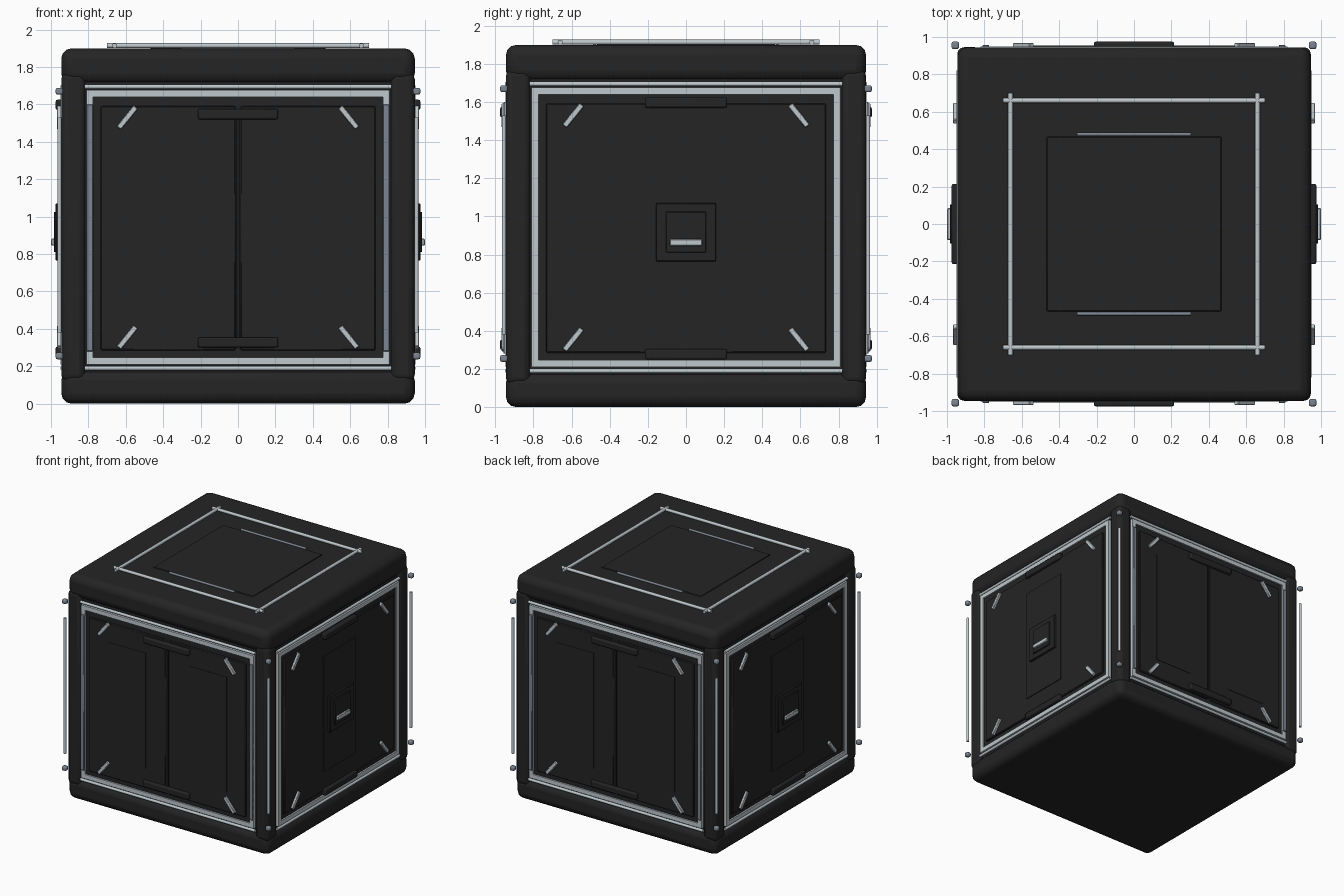
import bpy
from math import pi, radians
from mathutils import Matrix, Vector

default = bpy.data.objects.get("Cube")
if default:
    bpy.data.objects.remove(default, do_unlink=True)


def material(name, rgb, metallic=0.0):
    m = bpy.data.materials.new(name)
    m.use_nodes = True
    m.diffuse_color = (*rgb, 1)
    bsdf = m.node_tree.nodes["Principled BSDF"]
    bsdf.inputs["Base Color"].default_value = (*rgb, 1)
    bsdf.inputs["Roughness"].default_value = 0.5
    return m


CHARCOAL = material("charcoal", (0.018, 0.018, 0.018))
BLACK = material("black", (0.011, 0.011, 0.011))
SILVER = material("silver", (0.52, 0.58, 0.61))
STEEL = material("steel", (0.20, 0.235, 0.285))


def finish(name, mat, bevel, segments):
    ob = bpy.context.object
    ob.name = ob.data.name = name
    ob.data.materials.append(mat)
    if bevel:
        mod = ob.modifiers.new("rounded edges", "BEVEL")
        mod.width, mod.segments = bevel, segments
    bpy.ops.object.shade_smooth_by_angle(angle=radians(35))
    return ob


def box(name, low, high, mat, bevel=0, segments=2, turn=0, tilt=0):
    """Box between two corners, tilted in its own face, then turned about z."""
    low, high = Vector(low), Vector(high)
    bpy.ops.mesh.primitive_cube_add(size=1)
    bpy.context.object.data.transform(Matrix.Diagonal((high - low).to_4d()))
    ob = finish(name, mat, bevel, segments)
    ob.matrix_world = (Matrix.Rotation(turn, 4, "Z")
                       @ Matrix.Translation((low + high) / 2)
                       @ Matrix.Rotation(tilt, 4, "Y"))
    return ob


def rod(name, start, end, radius, mat, turn=0):
    """Round bar between two points."""
    start, end = Vector(start), Vector(end)
    axis = end - start
    bpy.ops.mesh.primitive_cylinder_add(vertices=12, radius=radius, depth=axis.length)
    ob = finish(name, mat, 0, 1)
    ob.matrix_world = (Matrix.Rotation(turn, 4, "Z")
                       @ Matrix.Translation((start + end) / 2)
                       @ axis.to_track_quat("Z", "Y").to_matrix().to_4x4())
    return ob


# Body: core, rounded caps
W = 0.945
box("core", (-0.92, -0.92, 0.05), (0.92, 0.92, 1.85), CHARCOAL)
box("bottom_cap", (-W, -W, 0), (W, W, 0.18), CHARCOAL, 0.055, 3)
box("top_cap", (-W, -W, 1.71), (W, W, 1.9), CHARCOAL, 0.055, 3)

# Corner posts with outrigger rods and knobs
for i in range(4):
    turn = i * pi / 2
    box("corner_post", (0.815, -W, 0.12), (W, -0.815, 1.77), CHARCOAL, 0.035, 3, turn)
    rod("corner_rod", (0.955, -0.955, 0.38), (0.955, -0.955, 1.53), 0.011, SILVER, turn)
    for z in (0.255, 1.67):
        box("corner_knob", (0.935, -0.975, z - 0.018), (0.975, -0.935, z + 0.018),
            STEEL, 0.01, 2, turn)

# Each side: frame, rods, panel, clips and lock bars
for i, side in enumerate(("front", "left", "back", "right")):
    turn = i * pi / 2

    for z in (0.19, 1.695):
        rod(side + "_rail", (-0.82, -0.938, z), (0.82, -0.938, z), 0.012, SILVER, turn)
    for z in (0.21, 1.64):
        box(side + "_frame_bar", (-0.81, -0.948, z), (0.81, -0.9, z + 0.036), SILVER, turn=turn)
    for s in (-1, 1):
        box(side + "_frame_post", (s * 0.792 - 0.018, -0.948, 0.21),
            (s * 0.792 + 0.018, -0.9, 1.676), SILVER, turn=turn)
        for z in (0.355, 1.53):
            box(side + "_clip", (s * 0.592 - 0.015, -0.968, z - 0.072),
                (s * 0.592 + 0.015, -0.94, z + 0.072), SILVER, 0.004, 1, turn, -s * radians(39))

    box(side + "_surround", (-0.775, -0.935, 0.245), (0.775, -0.9, 1.64), CHARCOAL, turn=turn)

    if i % 2 == 0:
        # Double doors with raised plates, seam strip and steel side bars
        for s in (-1, 1):
            box(side + "_door", (min(s * 0.012, s * 0.735), -0.95, 0.285),
                (max(s * 0.012, s * 0.735), -0.9, 1.592), CHARCOAL, 0.006, 1, turn)
            box(side + "_door_plate", (s * 0.38 - 0.18, -0.954, 0.45),
                (s * 0.38 + 0.18, -0.94, 1.43), CHARCOAL, turn=turn)
            box(side + "_side_bar", (s * 0.792 - 0.018, -0.958, 0.28),
                (s * 0.792 + 0.018, -0.94, 1.6), STEEL, 0.004, 1, turn)
        box(side + "_seam", (-0.012, -0.953, 0.3), (0.012, -0.93, 1.57), BLACK, turn=turn)
        lock_heights = (0.3, 1.52)
    else:
        # Single panel with stepped latch and handle
        box(side + "_panel", (-0.735, -0.95, 0.285), (0.735, -0.9, 1.592), CHARCOAL, 0.006, 1, turn)
        box(side + "_panel_plate", (-0.215, -0.957, 0.45), (0.215, -0.94, 1.43), CHARCOAL, turn=turn)
        box(side + "_latch_base", (-0.158, -0.975, 0.765), (0.158, -0.95, 1.07),
            CHARCOAL, 0.004, 1, turn)
        box(side + "_latch_plate", (-0.105, -0.985, 0.81), (0.105, -0.96, 1.025),
            CHARCOAL, 0.004, 1, turn)
        box(side + "_handle", (-0.085, -1.0, 0.845), (0.085, -0.975, 0.882),
            SILVER, 0.005, 1, turn)
        lock_heights = (0.25, 1.57)

    for z in lock_heights:
        box(side + "_lock_bar", (-0.215, -0.975, z), (0.215, -0.93, z + 0.055),
            CHARCOAL, 0.01, 2, turn)

# Roof: hatch, grips and crossed rails
box("roof_hatch", (-0.467, -0.467, 1.88), (0.467, 0.467, 1.906), CHARCOAL, 0.004, 1)
for i in range(4):
    rod("roof_rail", (-0.7, -0.66, 1.914), (0.7, -0.66, 1.914), 0.013, SILVER, i * pi / 2)
for i in (0, 2):
    rod("roof_grip", (-0.305, -0.48, 1.905), (0.305, -0.48, 1.905), 0.01, STEEL, i * pi / 2)
